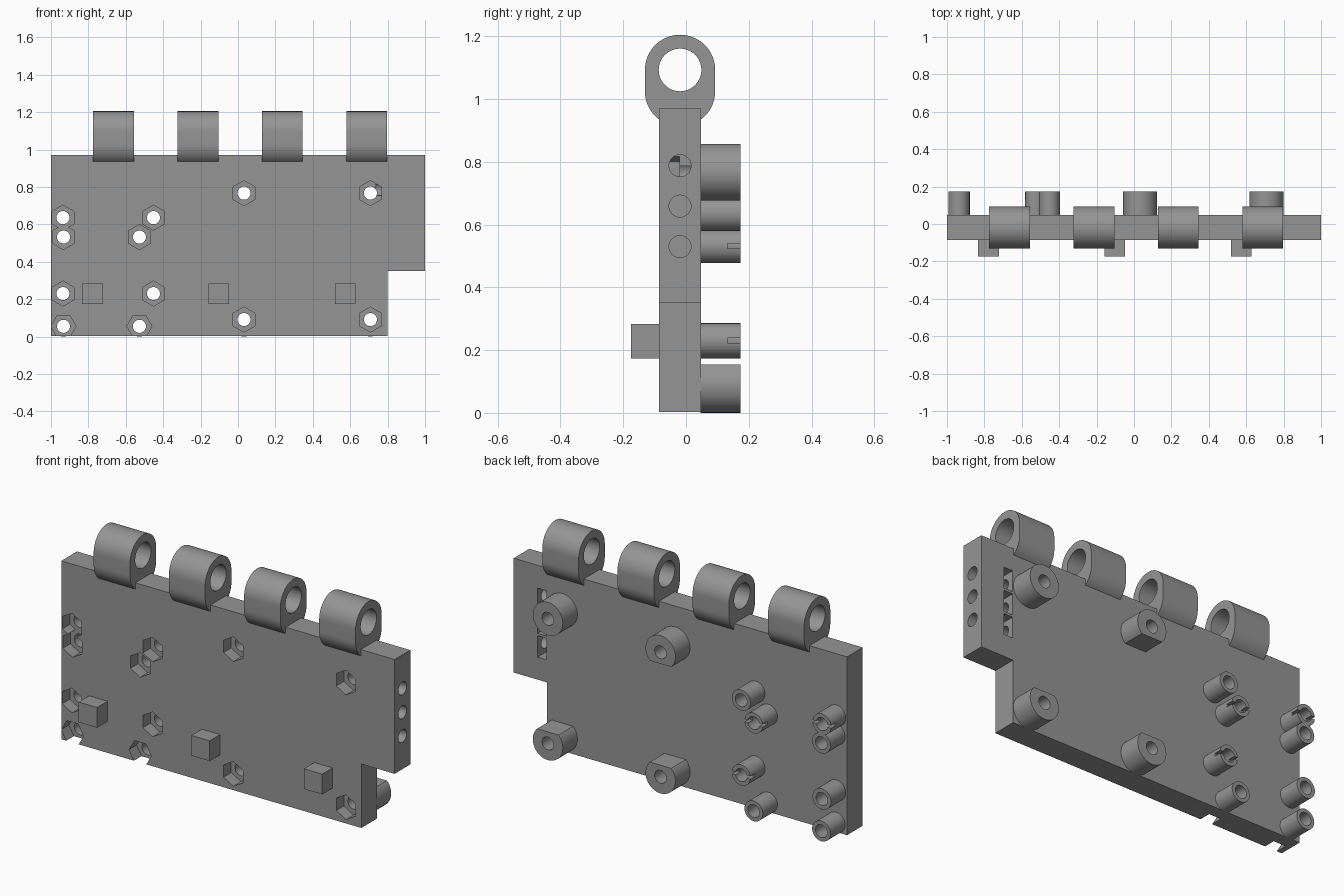
import bpy, bmesh, math
from mathutils import Vector

if "Cube" in bpy.data.objects:
    bpy.data.objects.remove(bpy.data.objects["Cube"])

grey = bpy.data.materials.new("mid grey")
grey.diffuse_color = (0.3, 0.3, 0.3, 1)
grey.use_nodes = True
grey.node_tree.nodes["Principled BSDF"].inputs["Base Color"].default_value = grey.diffuse_color

Y0, Y1, YB, YF = -0.086, 0.048, 0.173, -0.175   # plate front, back, boss end, block end
YC = (Y0 + Y1) / 2
HOLE_R, HEX_R = 0.035, 0.067


def prism(name, pts, axis, a, b):
    """Extrude a 2D outline along y (points are x,z) or x (points are y,z)."""
    def place(p, t):
        return Vector((p[0], t, p[1])) if axis == 'y' else Vector((t, p[0], p[1]))
    bm = bmesh.new()
    face = bm.faces.new([bm.verts.new(place(p, a)) for p in pts])
    new = bmesh.ops.extrude_face_region(bm, geom=[face])["geom"]
    shift = place((0, 0), b - a)
    bmesh.ops.translate(bm, vec=shift, verts=[v for v in new if isinstance(v, bmesh.types.BMVert)])
    bmesh.ops.recalc_face_normals(bm, faces=bm.faces)
    me = bpy.data.meshes.new(name)
    bm.to_mesh(me)
    bm.free()
    me.materials.append(grey)
    ob = bpy.data.objects.new(name, me)
    bpy.context.collection.objects.link(ob)
    return ob


def ring(u, v, r, n=48, turn=0.0):
    return [(u + r * math.cos(turn + 2 * math.pi * i / n),
             v + r * math.sin(turn + 2 * math.pi * i / n)) for i in range(n)]


def rect(u0, u1, v0, v1):
    return [(u0, v0), (u1, v0), (u1, v1), (u0, v1)]


def cut(ob, cutter):
    bpy.context.view_layer.objects.active = ob
    m = ob.modifiers.new("cut", 'BOOLEAN')
    m.operation, m.solver, m.object = 'DIFFERENCE', 'EXACT', cutter
    bpy.ops.object.modifier_apply(modifier=m.name)
    bpy.data.objects.remove(cutter, do_unlink=True)


def smooth(ob):
    bpy.ops.object.select_all(action='DESELECT')
    ob.select_set(True)
    bpy.context.view_layer.objects.active = ob
    bpy.ops.object.shade_smooth_by_angle(angle=math.radians(30))


# Screw positions: large bosses on the right, two sets of small ones on the left
large = [(x, z) for x in (0.032, 0.708) for z in (0.767, 0.091)]
small_a = [(x, z) for x in (-0.936, -0.452) for z in (0.636, 0.23)]
small_b = [(x, z) for x in (-0.933, -0.527) for z in (0.532, 0.055)]

# Main plate with the lower right corner cut away
plate = prism("plate", [(-1, 0.003), (0.8, 0.003), (0.8, 0.35), (1, 0.35), (1, 0.97), (-1, 0.97)],
              'y', Y0, Y1)

# Screw holes with hexagonal nut recesses on the front
for x, z in large + small_a + small_b:
    turn = 0 if z == 0.055 else math.pi / 6
    cut(plate, prism("hole_cutter", ring(x, z, HOLE_R, 32), 'y', -0.3, 0.3))
    cut(plate, prism("hex_cutter", ring(x, z, HEX_R, 6, turn), 'y', -0.2, Y0 + 0.065))

# Side holes in the right end, each meeting a nut slot open to the back
for z in (0.788, 0.659, 0.53):
    cut(plate, prism("side_cutter", ring(YC, z, HOLE_R, 32), 'x', 0.737, 1.1))
    cut(plate, prism("slot_cutter", rect(0.803, 0.857, z - 0.058, z + 0.058), 'y', YC - 0.058, 0.2))

# Bosses on the back
for group, r in ((large, 0.09), (small_a, 0.056), (small_b, 0.055)):
    for x, z in group:
        boss = prism("boss", ring(x, z, r), 'y', Y1 - 0.002, YB)
        cut(boss, prism("bore_cutter", ring(x, z, HOLE_R, 32), 'y', -0.3, 0.3))
        # flats on the large bosses facing the middle
        if r == 0.09 and z < 0.5:
            cut(boss, prism("flat_cutter", rect(x - 0.2, x + 0.2, 0.154, 0.4), 'y', 0, 0.3))
        elif r == 0.09 and x < 0.5:
            cut(boss, prism("flat_cutter", rect(x - 0.2, x + 0.2, 0.5, 0.704), 'y', 0, 0.3))
        # narrow slits across some small bosses
        if (x, z) in ((-0.452, 0.23), (-0.527, 0.532), (-0.936, 0.636)):
            cut(boss, prism("slit_cutter", rect(x - 0.1, x + 0.1, z - 0.008, z + 0.008),
                            'y', YB - 0.04, 0.3))
        smooth(boss)

# Hinge knuckles along the top edge
R, TOP, LOW = 0.112, 1.093, 1.025
arc = [(math.cos(math.pi * i / 32), math.sin(math.pi * i / 32)) for i in range(33)]
outline = ([(YC + R * c, TOP + R * s) for c, s in arc] +
           [(YC - R * c, LOW - R * s) for c, s in arc])
for i in range(4):
    x = -0.665 + 0.451 * i
    knuckle = prism("hinge_knuckle", outline, 'x', x - 0.109, x + 0.109)
    cut(knuckle, prism("pin_cutter", ring(YC, TOP, 0.068), 'x', x - 0.2, x + 0.2))
    smooth(knuckle)

# Square blocks on the front
for x in (-0.778, -0.102, 0.573):
    prism("front_block", rect(x - 0.055, x + 0.055, 0.173, 0.283), 'y', YF, Y0 + 0.002)

smooth(plate)
